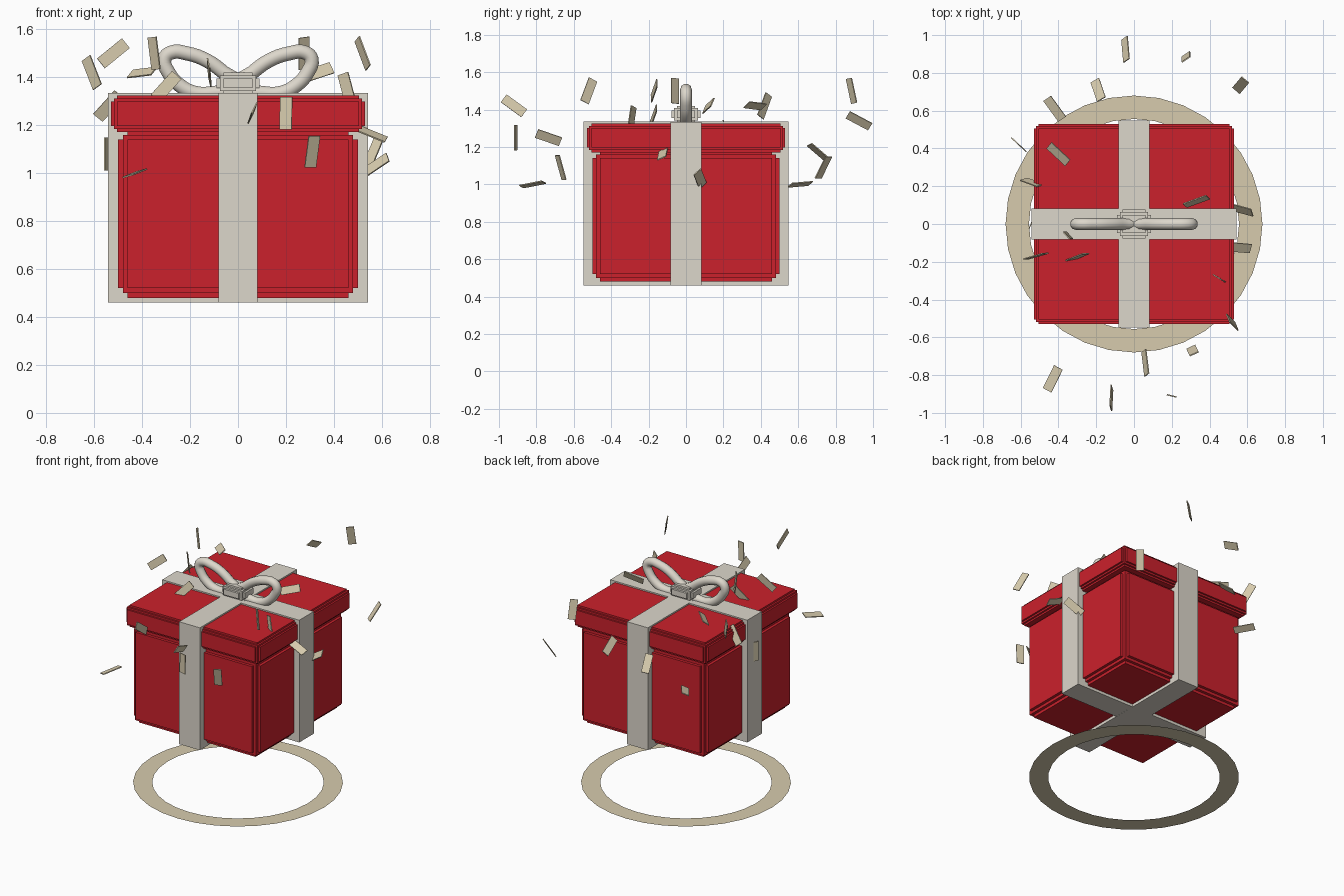
import bpy, bmesh
from math import radians, sin, cos, pi
from mathutils import Vector

if "Cube" in bpy.data.objects:
    bpy.data.objects.remove(bpy.data.objects["Cube"])


def material(name, rgb):
    m = bpy.data.materials.new(name)
    m.diffuse_color = (*rgb, 1)
    m.use_nodes = True
    m.node_tree.nodes["Principled BSDF"].inputs["Base Color"].default_value = m.diffuse_color
    return m


RED = material("red_card", (0.6, 0.015, 0.025))
CREAM = material("cream_ribbon", (0.72, 0.68, 0.6))
GOLD = material("pale_gold", (0.68, 0.6, 0.42))


def finish(name, bm, mat):
    me = bpy.data.meshes.new(name)
    bm.to_mesh(me)
    bm.free()
    me.materials.append(mat)
    ob = bpy.data.objects.new(name, me)
    bpy.context.collection.objects.link(ob)
    return ob


def add_box(bm, centre, half):
    r = bmesh.ops.create_cube(bm, size=2)
    bmesh.ops.scale(bm, vec=half, verts=r["verts"])
    bmesh.ops.translate(bm, vec=centre, verts=r["verts"])


def stepped_box(name, centre, half, inset, mat):
    """Box with stair-stepped edges: one core plus a slab raised on each axis."""
    bm = bmesh.new()
    h, i = Vector(half), Vector(inset)
    add_box(bm, centre, h - i / 2)
    for axis in range(3):
        s = h - i
        s[axis] = h[axis]
        add_box(bm, centre, s)
    return finish(name, bm, mat)


# Box and lid
stepped_box("gift_body", (0, 0, 0.83), (0.5, 0.5, 0.35), (0.04,) * 3, RED)
stepped_box("gift_lid", (0, 0, 1.248), (0.53, 0.53, 0.077), (0.025,) * 3, RED)

# Two ribbon bands crossing on top and underneath
for name, half in (("ribbon_front_back", (0.082, 0.548, 0.4375)),
                   ("ribbon_left_right", (0.542, 0.082, 0.437))):
    bm = bmesh.new()
    add_box(bm, (0, 0, 0.8975), half)
    finish(name, bm, CREAM)

# Bow knot
stepped_box("bow_knot", (0, 0, 1.375), (0.09, 0.078, 0.045), (0.03, 0.03, 0.025), CREAM)

# Bow loops, swept round tubes mirrored left and right
LOOP = [(0.0, 1.365), (0.06, 1.42), (0.13, 1.47), (0.21, 1.499), (0.28, 1.503),
        (0.307, 1.475), (0.29, 1.42), (0.245, 1.368), (0.18, 1.335), (0.1, 1.335)]
for side, name in ((1, "bow_loop_right"), (-1, "bow_loop_left")):
    cu = bpy.data.curves.new(name, "CURVE")
    cu.dimensions = "3D"
    cu.bevel_depth = 0.031
    cu.bevel_resolution = 3
    cu.resolution_u = 4
    sp = cu.splines.new("BEZIER")
    sp.bezier_points.add(len(LOOP) - 1)
    for p, (x, z) in zip(sp.bezier_points, LOOP):
        p.co = (side * x, 0, z)
        p.handle_left_type = p.handle_right_type = "AUTO"
    sp.use_cyclic_u = True
    sp.use_smooth = True
    cu.materials.append(CREAM)
    bpy.context.collection.objects.link(bpy.data.objects.new(name, cu))

# Flat ring on the floor
bm = bmesh.new()
N = 32
rings = [[bm.verts.new((r * cos(2 * pi * k / N), r * sin(2 * pi * k / N), 0))
          for k in range(N)] for r in (0.68, 0.556)]
for k in range(N):
    j = (k + 1) % N
    bm.faces.new((rings[0][k], rings[0][j], rings[1][j], rings[1][k]))
finish("floor_ring", bm, GOLD)

# Confetti: x, y, z, heading, climb, roll (degrees)
CONFETTI = [
    (-0.61, 0.42, 1.42, 137, 62, 90), (-0.52, -0.17, 1.50, 16, 38, 82),
    (-0.35, -0.06, 1.50, 180, 83, 42), (-0.40, 0.37, 1.42, -43, 5, 38),
    (-0.30, -0.175, 1.36, 22, 46, 75), (-0.54, 0.22, 1.28, -20, 46, -62),
    (-0.545, 0.0, 1.08, 0, 90, -24), (-0.43, -0.82, 1.00, 64, 10, -14),
    (-0.12, -0.92, 1.42, 87, -36, 78), (0.06, -0.735, 1.25, 97, -19, -63),
    (0.20, -0.91, 1.25, 0, 89, 76), (0.31, -0.67, 1.09, -65, 73, 0),
    (0.33, 0.12, 1.42, 20, 17, 62), (0.275, 0.885, 1.50, -90, 78, 34),
    (0.52, -0.52, 1.50, 135, 62, 70), (0.455, -0.29, 1.35, 150, 73, 88),
    (0.555, -0.125, 1.165, -5, -22, 25), (0.565, 0.735, 1.09, 50, 57, 0),
    (0.57, 0.075, 1.03, -15, 33, 50), (-0.42, 0.61, 1.00, -54, -4, 24),
    (-0.19, 0.71, 1.17, 109, -39, -18), (-0.045, 0.925, 1.34, 95, -28, -52),
]
for n, (x, y, z, heading, climb, roll) in enumerate(CONFETTI, 1):
    bm = bmesh.new()
    add_box(bm, (0, 0, 0), (0.068, 0.026, 0.003))
    ob = finish(f"confetti_{n:02d}", bm, GOLD)
    ob.location = (x, y, z)
    ob.rotation_euler = (radians(roll), radians(-climb), radians(heading))
